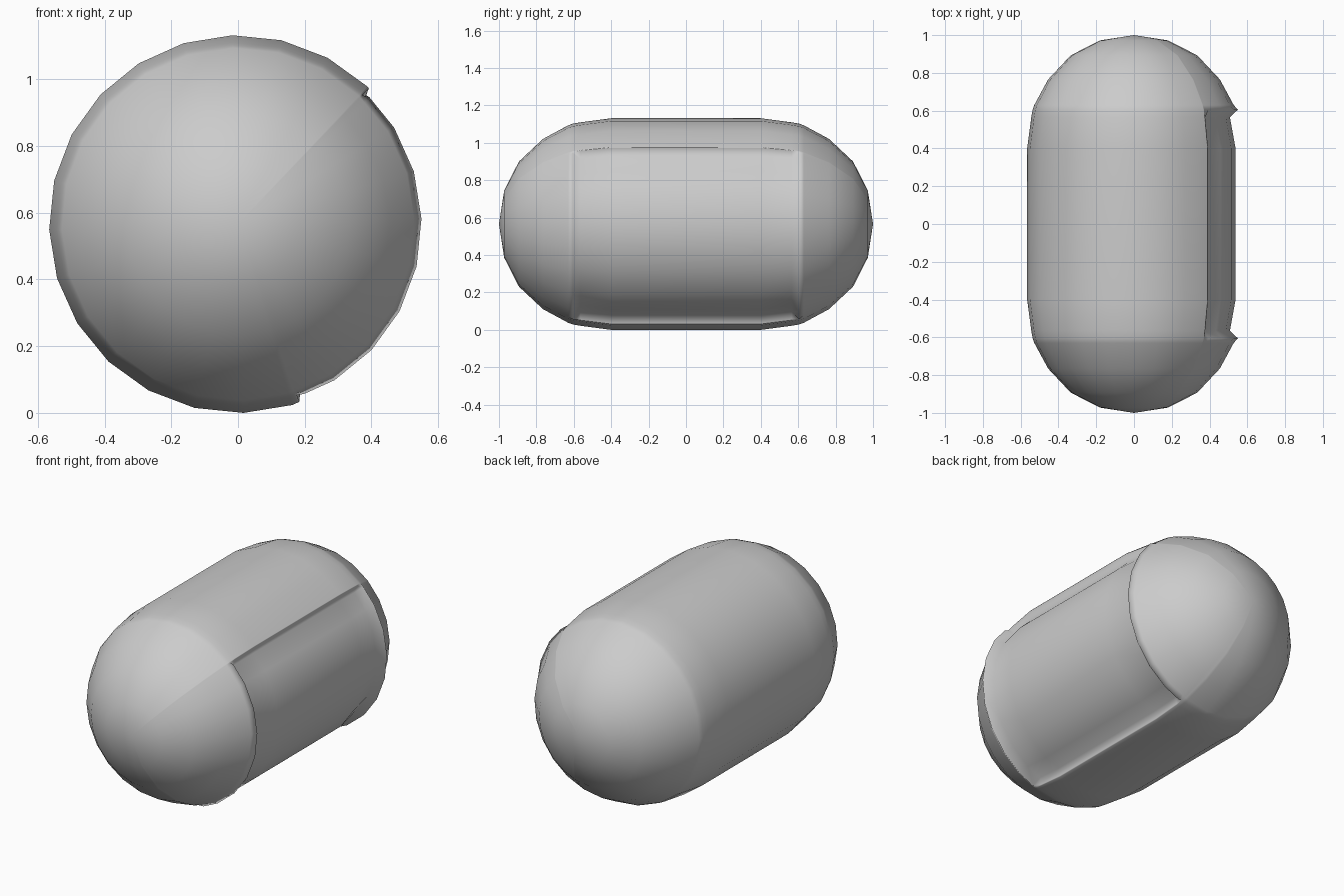
import bpy, bmesh
from math import sin, cos, radians, pi

if "Cube" in bpy.data.objects:
    bpy.data.objects.remove(bpy.data.objects["Cube"])

R, ZC = 0.566, 0.566
OFF, STEP = 1.7, 15.0            # 24-sided body, slightly rotated
A_TOP, A_BOT = 46.7, -71.6       # panel borders (degrees)
Y_LIP = 0.605                    # panel ends along the length

# Side profile: (distance along axis, radius)
half = [(0.972, 0.18), (0.893, 0.335), (0.765, 0.455), (0.63, 0.528),
        (Y_LIP, 0.537), (0.565, 0.544), (0.40, R)]
rings = [(-y, r) for y, r in half] + [(y, r) for y, r in reversed(half)]

# Angular columns: regular sides plus support columns at the panel borders
angles = sorted([OFF + STEP * k for k in range(-12, 12)]
                + [A_TOP - 0.6, A_TOP - 2.8, A_BOT, A_BOT + 0.6, A_BOT + 2.8])


def side_factor(a):
    """Keep support columns on the flat sides of the 24-gon."""
    d = (a - OFF) % STEP - STEP / 2
    return cos(radians(STEP / 2)) / cos(radians(d))


def radius(y, r, a):
    """Body radius, sunk inside the side panel and raised at its end lips."""
    base = r * side_factor(a)
    ay = abs(y)
    inner = A_BOT + 2 < a < A_TOP - 2
    if inner and ay == Y_LIP:
        return base + 0.013
    if inner and ay < Y_LIP:
        if ay > 0.5:
            return 0.508 * side_factor(a)
        border = a < A_BOT + 3 or a > A_TOP - 3
        return (0.525 if border else 0.538) * side_factor(a)
    return base


def build_capsule_body():
    bm = bmesh.new()
    grid = []
    for y, r in rings:
        row = []
        for a in angles:
            q = radius(y, r, a)
            row.append(bm.verts.new((q * cos(radians(a)), y,
                                     ZC + q * sin(radians(a)))))
        grid.append(row)
    n = len(angles)
    for lo, hi in zip(grid, grid[1:]):
        for i in range(n):
            j = (i + 1) % n
            bm.faces.new((lo[i], lo[j], hi[j], hi[i]))
    # Rounded end poles
    for row, y in ((grid[0], -1.0), (grid[-1], 1.0)):
        pole = bm.verts.new((0, y, ZC))
        for i in range(n):
            bm.faces.new((row[i], row[(i + 1) % n], pole))
    bmesh.ops.recalc_face_normals(bm, faces=bm.faces)
    for f in bm.faces:
        f.smooth = True
    # Stand on the ground
    low = min(v.co.z for v in bm.verts)
    for v in bm.verts:
        v.co.z -= low
    mesh = bpy.data.meshes.new("capsule_body")
    bm.to_mesh(mesh)
    bm.free()
    obj = bpy.data.objects.new("capsule_body", mesh)
    bpy.context.collection.objects.link(obj)
    # Keep shading clean beside the narrow panel walls
    obj.modifiers.new("clean_shading", 'WEIGHTED_NORMAL')
    return obj


build_capsule_body()
